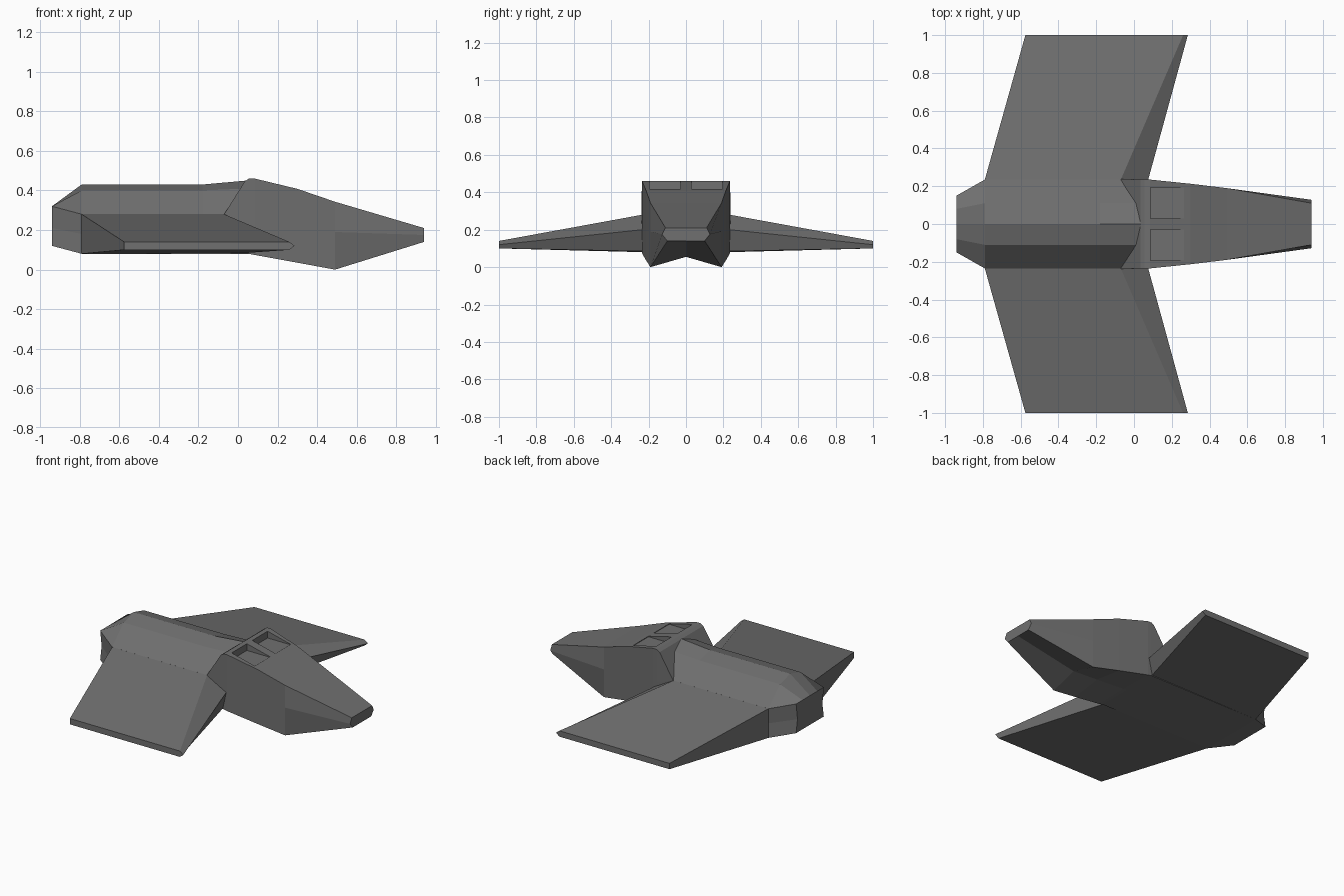
import bpy, bmesh

if "Cube" in bpy.data.objects:
    bpy.data.objects.remove(bpy.data.objects["Cube"])

grey = bpy.data.materials.new("hull grey")
grey.diffuse_color = (0.16, 0.16, 0.16, 1)
grey.use_nodes = True
grey.node_tree.nodes["Principled BSDF"].inputs["Base Color"].default_value = grey.diffuse_color


def finish(bm, name):
    bmesh.ops.recalc_face_normals(bm, faces=bm.faces)
    mesh = bpy.data.meshes.new(name)
    bm.to_mesh(mesh)
    bm.free()
    mesh.materials.append(grey)
    ob = bpy.data.objects.new(name, mesh)
    bpy.context.collection.objects.link(ob)
    return ob


def hull(name, sections):
    """Loft half sections (x, y, z), first and last point on the centre line, mirrored in y."""
    bm = bmesh.new()
    rings = []
    n = len(sections[0])
    for sec in sections:
        full = list(sec) + [(x, -y, z) for x, y, z in sec[-2:0:-1]]
        rings.append([bm.verts.new(p) for p in full])
    m = len(rings[0])
    for a, b in zip(rings, rings[1:]):
        for i in range(m):
            j = (i + 1) % m
            bm.faces.new((a[i], a[j], b[j], b[i]))
    # end caps in symmetrical strips
    for r in (rings[0], rings[-1]):
        for i in range(n - 1):
            strip = []
            for v in (r[i], r[i + 1], r[(m - i - 1) % m], r[(m - i) % m]):
                if v not in strip:
                    strip.append(v)
            bm.faces.new(strip)
    return finish(bm, name)


def at(x, *pts):
    return [(x, y, z) for y, z in pts]


# rear fuselage with ridged roof and tapered tail
hull("rear_fuselage", [
    at(-0.94, (0, .32), (.08, .32), (.15, .32), (.135, .21), (.15, .12), (0, .12)),
    at(-0.79, (0, .43), (.11, .40), (.235, .28), (.235, .18), (.235, .08), (0, .08)),
    at(-0.18, (0, .43), (.11, .40), (.235, .28), (.235, .18), (.235, .08), (0, .08)),
    at(0.045, (0, .45), (.11, .41), (.235, .28), (.235, .18), (.235, .08), (0, .08)),
])

# nose section with sloped back, forked chin and blunt tip
back = [(.035, 0, .447), (.035, .236, .447), (-.07, .238, .28), (.045, .236, .08), (.045, 0, .08)]
nose = hull("nose_section", [
    back,
    at(0.055, (0, .46), (.236, .46), (.236, .24), (.236, .08), (0, .08)),
    at(0.085, (0, .46), (.235, .46), (.235, .23), (.235, .074), (0, .078)),
    at(0.30, (0, .408), (.213, .408), (.213, .21), (.213, .035), (0, .065)),
    at(0.49, (0, .343), (.19, .343), (.19, .19), (.19, 0), (0, .055)),
    at(0.94, (0, .21), (.11, .21), (.128, .175), (.10, .14), (0, .14)),
])

# two recessed cockpit bays cut in the deck
for side, label in ((1, "left"), (-1, "right")):
    bm = bmesh.new()
    bmesh.ops.create_cube(bm, size=1)
    for v in bm.verts:
        v.co.x = 0.176 + v.co.x * 0.176
        v.co.y = side * 0.112 + v.co.y * 0.165
        v.co.z = 0.46 + v.co.z * 0.094
    cutter = finish(bm, "bay_cutter_" + label)
    cutter.hide_render = True
    cutter.display_type = 'WIRE'
    mod = nose.modifiers.new("bay_" + label, 'BOOLEAN')
    mod.operation = 'DIFFERENCE'
    mod.solver = 'EXACT'
    mod.object = cutter

# forward-swept wings, profiles as (x, z)
root = [(-.79, .28), (-.07, .28), (.075, .20), (.05, .085), (-.79, .08)]
tip = [(-.575, .14), (.26, .14), (.285, .12), (.26, .10), (-.575, .10)]
for side, label in ((1, "left"), (-1, "right")):
    bm = bmesh.new()
    a = [bm.verts.new((x, side * .234, z)) for x, z in root]
    b = [bm.verts.new((x, side * 1.0, z)) for x, z in tip]
    for i in range(5):
        j = (i + 1) % 5
        bm.faces.new((a[i], a[j], b[j], b[i]))
    bm.faces.new(a)
    bm.faces.new(b)
    finish(bm, "wing_" + label)
